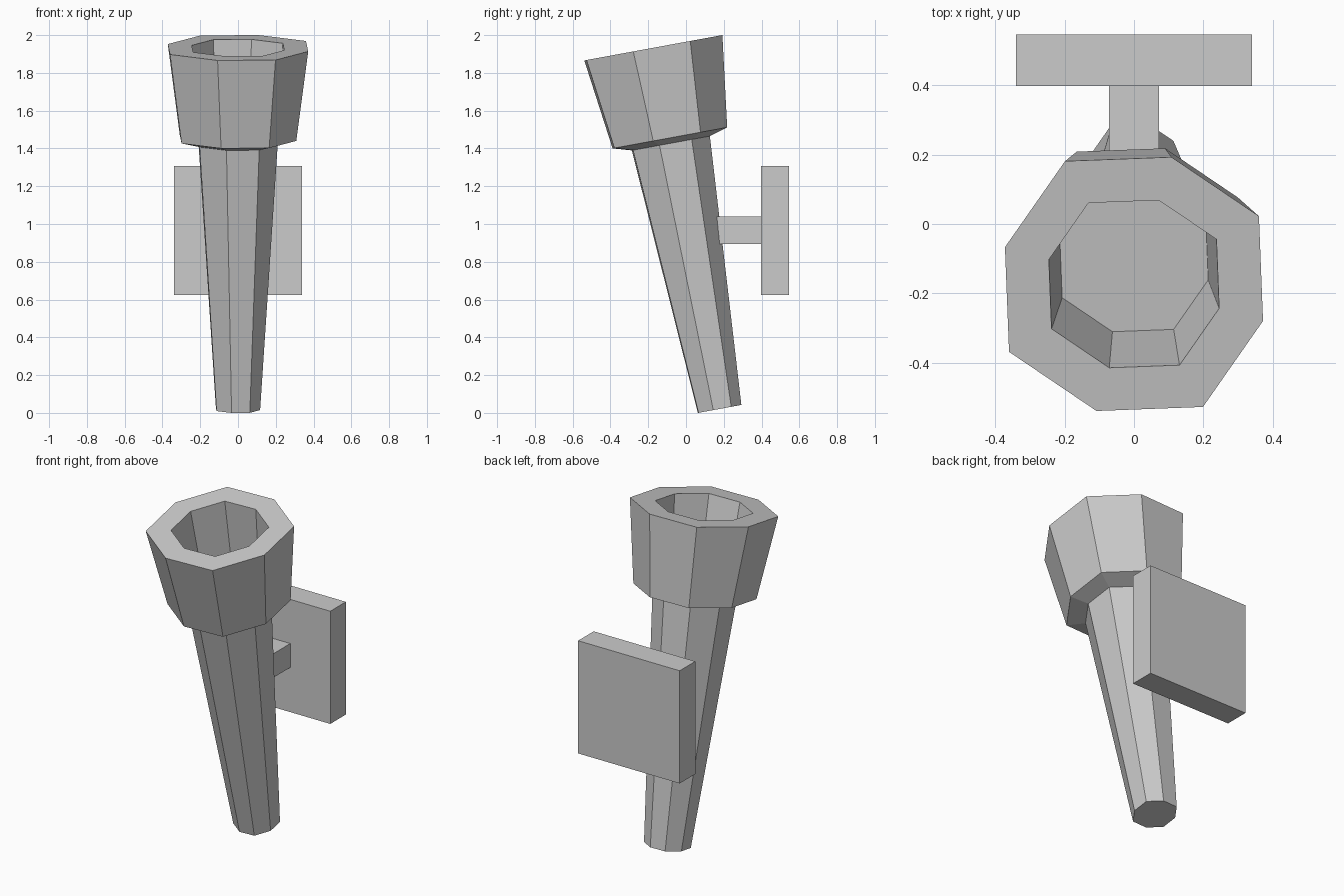
import bpy, bmesh
from math import radians, cos, sin

if "Cube" in bpy.data.objects:
    bpy.data.objects.remove(bpy.data.objects["Cube"])

TILT = radians(10.4)


def finish(name, bm):
    bmesh.ops.recalc_face_normals(bm, faces=bm.faces)
    mesh = bpy.data.meshes.new(name)
    bm.to_mesh(mesh)
    bm.free()
    obj = bpy.data.objects.new(name, mesh)
    bpy.context.collection.objects.link(obj)
    return obj


def box(name, lo, hi):
    bm = bmesh.new()
    bmesh.ops.create_cube(bm, size=1)
    for v in bm.verts:
        v.co = [(a + b) / 2 + c * (b - a) for a, b, c in zip(lo, hi, v.co)]
    return finish(name, bm)


def ring(bm, height, scale):
    # slightly uneven octagon: two alternating radii
    verts = []
    for i in range(8):
        r = (0.387, 0.411)[i % 2] * scale
        a = radians(-16.2 + 45.1 * (i % 2) + 90 * (i // 2))
        verts.append(bm.verts.new((r * cos(a), r * sin(a), height)))
    return verts


# Torch: tapered handle, flared bowl and hollow, as (height, scale) along its axis
profile = [(0, 0.315), (1.43, 0.565), (1.459, 0.83),
           (1.944, 1.0), (1.944, 0.66), (1.54, 0.575)]
bm = bmesh.new()
rings = [ring(bm, h, s) for h, s in profile]
for a, b in zip(rings, rings[1:]):
    for i in range(8):
        j = (i + 1) % 8
        bm.faces.new((a[i], a[j], b[j], b[i]))
bm.faces.new(rings[0][::-1])
bm.faces.new(rings[-1])
torch = finish("torch", bm)
torch.location = (0, 0.178, 0.021)
torch.rotation_euler.x = TILT

# Wall bracket
box("bracket_arm", (-0.072, 0.1, 0.895), (0.072, 0.397, 1.04))
box("wall_plate", (-0.34, 0.397, 0.625), (0.34, 0.546, 1.307))
